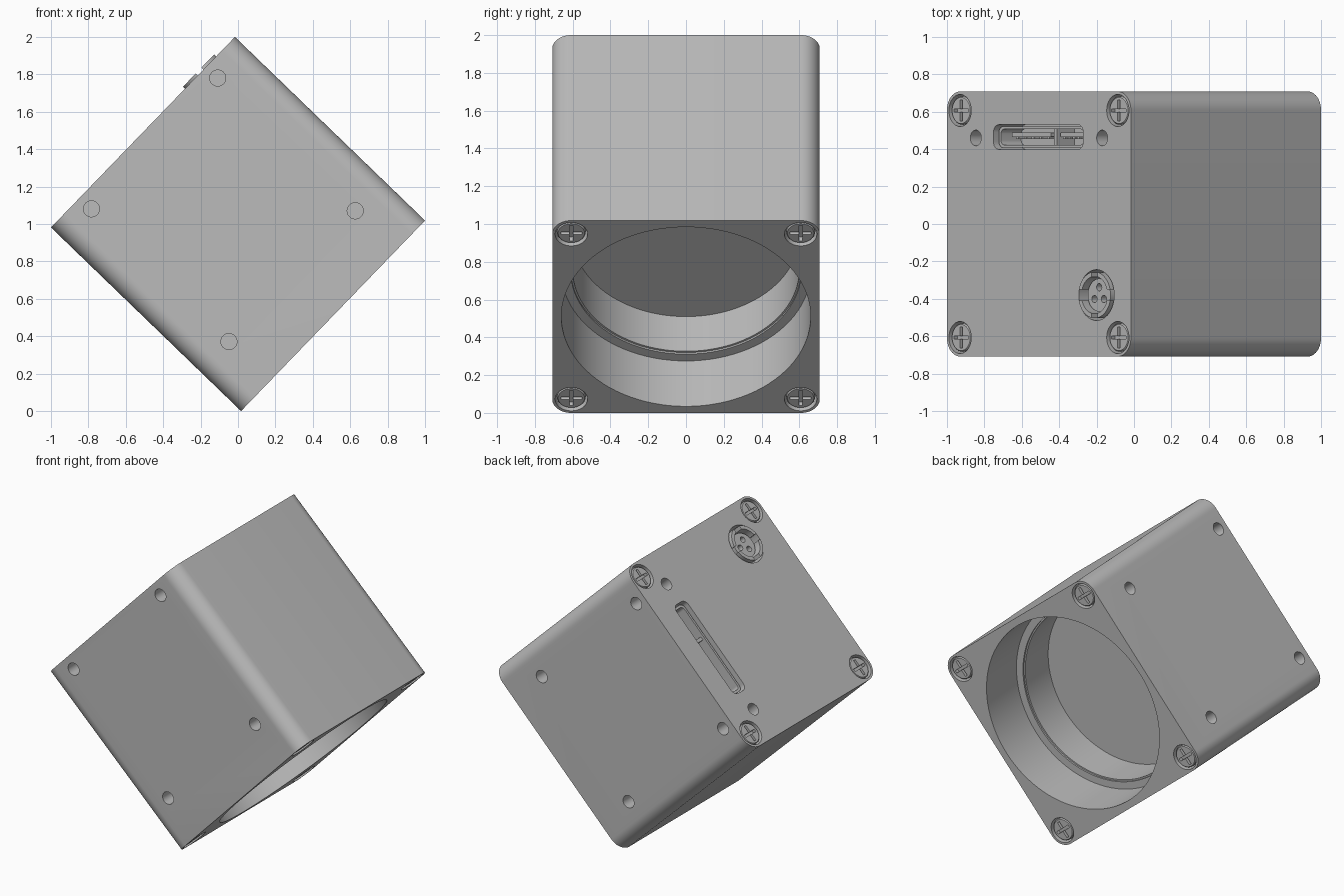
import bpy, bmesh
from math import cos, sin, pi, radians
from mathutils import Matrix, Vector

cube = bpy.data.objects.get("Cube")
if cube:
    bpy.data.objects.remove(cube, do_unlink=True)

grey = bpy.data.materials.new("plain grey")
grey.use_nodes = True
grey.diffuse_color = (0.5, 0.5, 0.5, 1)
grey.node_tree.nodes["Principled BSDF"].inputs["Base Color"].default_value = (0.5, 0.5, 0.5, 1)

# Housing frame: local z points out of the connector face, -z out of the bore
HALF, DEPTH, CORNER = 0.708, 0.7065, 0.1
FRAME = Matrix.Translation((0, 0, 1)) @ Matrix.Rotation(radians(-46), 4, 'Y')
FLIP = Matrix.Rotation(pi, 4, 'Y')


def outline(hx, hy, r, n):
    """Rounded rectangle, or a circle when hx = hy = r."""
    is_round = hx - r < 1e-6 and hy - r < 1e-6
    pts = []
    for q, (sx, sy) in enumerate(((1, 1), (-1, 1), (-1, -1), (1, -1))):
        for k in range(n if is_round else n + 1):
            t = (q + k / n) * pi / 2
            pts.append((sx * (hx - r) + r * cos(t), sy * (hy - r) + r * sin(t)))
    return pts


def loft(bm, layers, place=Matrix()):
    """Closed solid through (outline, z) layers."""
    rings = [[bm.verts.new(place @ Vector((x, y, z))) for x, y in pts] for pts, z in layers]
    bm.faces.new(rings[0][::-1])
    bm.faces.new(rings[-1])
    n = len(rings[0])
    for a, b in zip(rings, rings[1:]):
        for i in range(n):
            j = (i + 1) % n
            bm.faces.new((a[i], a[j], b[j], b[i]))


def disc(bm, r, z0, z1, place=Matrix(), n=8):
    loft(bm, [(outline(r, r, r, n), z0), (outline(r, r, r, n), z1)], place)


def block(bm, hx, hy, r, z0, z1, place=Matrix(), n=6):
    loft(bm, [(outline(hx, hy, r, n), z0), (outline(hx, hy, r, n), z1)], place)


def at(x, y, z=0.0):
    return Matrix.Translation((x, y, z))


def make(name, bm):
    bmesh.ops.recalc_face_normals(bm, faces=bm.faces[:])
    mesh = bpy.data.meshes.new(name)
    bm.to_mesh(mesh)
    bm.free()
    mesh.materials.append(grey)
    ob = bpy.data.objects.new(name, mesh)
    bpy.context.collection.objects.link(ob)
    return ob


def activate(ob):
    bpy.ops.object.select_all(action='DESELECT')
    ob.select_set(True)
    bpy.context.view_layer.objects.active = ob


def cut(ob, bm):
    cutter = make("cutter", bm)
    cutter.hide_render = True
    mod = ob.modifiers.new("cut", 'BOOLEAN')
    mod.operation, mod.solver, mod.object = 'DIFFERENCE', 'EXACT', cutter
    activate(ob)
    bpy.ops.object.modifier_apply(modifier=mod.name)
    bpy.data.objects.remove(cutter, do_unlink=True)


def finish(ob, place=FRAME):
    activate(ob)
    bpy.ops.object.shade_smooth_by_angle(angle=radians(30))
    ob.matrix_world = place


# Housing
bm = bmesh.new()
block(bm, HALF, HALF, CORNER, -DEPTH, DEPTH, n=12)
housing = make("housing", bm)

# Stepped lens bore
bm = bmesh.new()
steps = ((0.66, -0.1), (0.66, 0.346), (0.61, 0.346), (0.61, 0.358), (0.6, 0.358), (0.6, 0.622))
loft(bm, [(outline(r, r, r, 24), d - DEPTH) for r, d in steps])
cut(housing, bm)

# Screw seats, mounting holes and connector openings
SCREW = 0.607
PORT = (0.443, -0.38)
SLOT = (-0.005, 0.465)
corners = [(sx * SCREW, sy * SCREW) for sx in (-1, 1) for sy in (-1, 1)]
bm = bmesh.new()
for end in (Matrix(), FLIP):
    for x, y in corners:
        disc(bm, 0.086, DEPTH - 0.06, DEPTH + 0.1, end @ at(x, y))
for x in (-0.486, 0.486):
    disc(bm, 0.042, DEPTH - 0.12, DEPTH + 0.1, at(x, 0.46))
    for z in (0.62, -0.402):
        for turn in (-1, 1):
            side = Matrix.Rotation(turn * pi / 2, 4, 'X')
            disc(bm, 0.043, HALF - 0.12, HALF + 0.1, at(x, 0, z) @ side)
disc(bm, 0.136, DEPTH - 0.14, DEPTH + 0.1, at(*PORT), 12)
block(bm, 0.345, 0.066, 0.04, DEPTH - 0.2, DEPTH + 0.1, at(*SLOT))
cut(housing, bm)
finish(housing)

# Cross-head screw, shared by all eight seats
bm = bmesh.new()
head = [(0.076, -0.06), (0.076, -0.016), (0.07, -0.008)]
loft(bm, [(outline(r, r, r, 8), z) for r, z in head])
screw = make("screw", bm)
bm = bmesh.new()
arm, w = 0.056, 0.009
cross = []
for q in range(4):
    c, s = round(cos(q * pi / 2)), round(sin(q * pi / 2))
    cross += [(c * x - s * y, s * x + c * y) for x, y in ((arm, -w), (arm, w), (w, w))]
loft(bm, [(cross, -0.035), (cross, 0.05)])
cut(screw, bm)
finish(screw)
screw_mesh = screw.data
bpy.data.objects.remove(screw)
for label, end in (("rear", Matrix()), ("front", FLIP)):
    for x, y in corners:
        ob = bpy.data.objects.new(label + "_screw", screw_mesh)
        bpy.context.collection.objects.link(ob)
        ob.matrix_world = FRAME @ end @ at(x, y, DEPTH)

# Round power port: notched collar around a three-hole insert
port_place = FRAME @ at(*PORT, DEPTH)
bm = bmesh.new()
disc(bm, 0.124, -0.14, 0.015, n=12)
collar = make("port_collar", bm)
bm = bmesh.new()
disc(bm, 0.1, -0.2, 0.1, n=12)
cut(collar, bm)
for hx, hy in ((0.2, 0.03), (0.022, 0.2)):
    bm = bmesh.new()
    block(bm, hx, hy, 0.002, -0.06, 0.1, n=1)
    cut(collar, bm)
finish(collar, port_place)

bm = bmesh.new()
disc(bm, 0.088, -0.14, -0.02, n=12)
insert = make("port_insert", bm)
bm = bmesh.new()
for k in range(3):
    t = pi / 2 + k * 2 * pi / 3
    disc(bm, 0.02, -0.08, 0.1, at(0.042 * cos(t), 0.042 * sin(t)), 4)
cut(insert, bm)
finish(insert, port_place)

# Data socket: thin shell, divider, tongues and contacts
slot_place = FRAME @ at(*SLOT, DEPTH)
bm = bmesh.new()
block(bm, 0.335, 0.057, 0.034, -0.2, -0.03)
shell = make("socket_shell", bm)
bm = bmesh.new()
block(bm, 0.318, 0.042, 0.024, -0.18, 0.1)
cut(shell, bm)
finish(shell, slot_place)

bm = bmesh.new()
block(bm, 0.012, 0.045, 0.002, -0.19, -0.05, at(0.08, 0), 1)
for x, half, pins in ((-0.115, 0.15, 5), (0.2, 0.09, 5)):
    block(bm, half, 0.012, 0.003, -0.19, -0.06, at(x, 0.012), 1)
    for i in range(pins):
        px = x + half * 0.8 * (2 * i / (pins - 1) - 1)
        block(bm, 0.009, 0.006, 0.001, -0.19, -0.07, at(px, -0.005), 1)
finish(make("socket_tongues", bm), slot_place)
